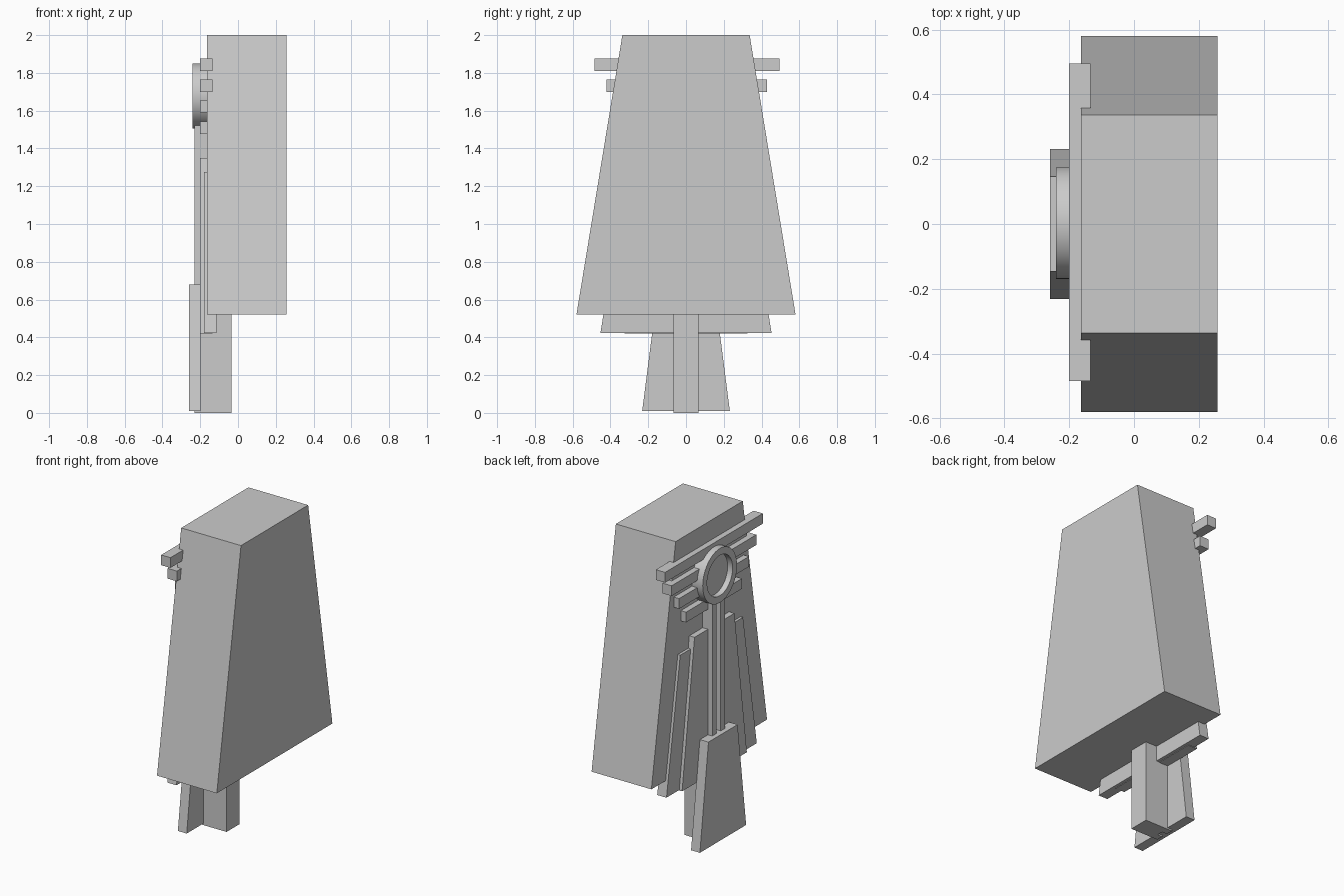
import bpy, bmesh, math
from mathutils import Matrix

if "Cube" in bpy.data.objects:
    bpy.data.objects.remove(bpy.data.objects["Cube"])


def finish(name, bm):
    bmesh.ops.recalc_face_normals(bm, faces=bm.faces[:])
    me = bpy.data.meshes.new(name)
    bm.to_mesh(me)
    bm.free()
    ob = bpy.data.objects.new(name, me)
    bpy.context.collection.objects.link(ob)
    return ob


def slab(name, x0, x1, profile):
    """Extrude a (y, z) outline from x0 to x1."""
    bm = bmesh.new()
    face = bm.faces.new([bm.verts.new((x0, y, z)) for y, z in profile])
    ext = bmesh.ops.extrude_face_region(bm, geom=[face])["geom"]
    moved = [v for v in ext if isinstance(v, bmesh.types.BMVert)]
    bmesh.ops.translate(bm, verts=moved, vec=(x1 - x0, 0, 0))
    # extrusion drops the source face, so close it when needed
    bmesh.ops.holes_fill(bm, edges=[e for e in bm.edges if e.is_boundary], sides=0)
    return finish(name, bm)


def taper(name, x0, x1, z0, z1, half0, half1, yc=0.0):
    return slab(name, x0, x1, [(yc - half0, z0), (yc + half0, z0),
                               (yc + half1, z1), (yc - half1, z1)])


# Main tapered body
taper("body", -0.163, 0.257, 0.52, 2.0, 0.58, 0.337)

# Stepped slanted panels on the decorated face
taper("outer_panel", -0.18, -0.115, 0.423, 1.275, 0.453, 0.315)
taper("inner_panel", -0.2, -0.135, 0.42, 1.35, 0.325, 0.2)

# Central stem with two front rails leaving a groove
taper("stem", -0.195, -0.035, 0.0, 1.55, 0.065, 0.065)
for side, label in ((-1, "right"), (1, "left")):
    taper("stem_rail_" + label, -0.23, -0.19, 0.0, 1.55, 0.0225, 0.0225, side * 0.0425)

# Tapered foot plate
taper("foot_plate", -0.26, -0.198, 0.01, 0.68, 0.232, 0.146)

# Horizontal bars, shorter towards the bottom
for i, (z, half) in enumerate(((1.81, 0.49), (1.70, 0.425), (1.59, 0.35), (1.477, 0.28))):
    taper("cross_bar_%d" % (i + 1), -0.2, -0.135, z, z + 0.065, half, half, 0.005)

# Round medallion with raised rim, revolved around the x axis
bm = bmesh.new()
profile = [(-0.205, 0), (-0.205, 0.128), (-0.24, 0.128), (-0.24, 0.172),
           (-0.16, 0.172), (-0.16, 0)]
verts = [bm.verts.new((x, 0, r)) for x, r in profile]
edges = [bm.edges.new(p) for p in zip(verts, verts[1:])]
bmesh.ops.spin(bm, geom=verts + edges, cent=(0, 0, 0), axis=(1, 0, 0),
               angle=math.tau, steps=48, use_duplicate=False)
bmesh.ops.remove_doubles(bm, verts=bm.verts[:], dist=1e-4)
bmesh.ops.transform(bm, matrix=Matrix.Translation((0, 0.003, 1.678)), verts=bm.verts[:])
medallion = finish("medallion", bm)
bpy.context.view_layer.objects.active = medallion
medallion.select_set(True)
bpy.ops.object.shade_smooth_by_angle(angle=math.radians(30))
